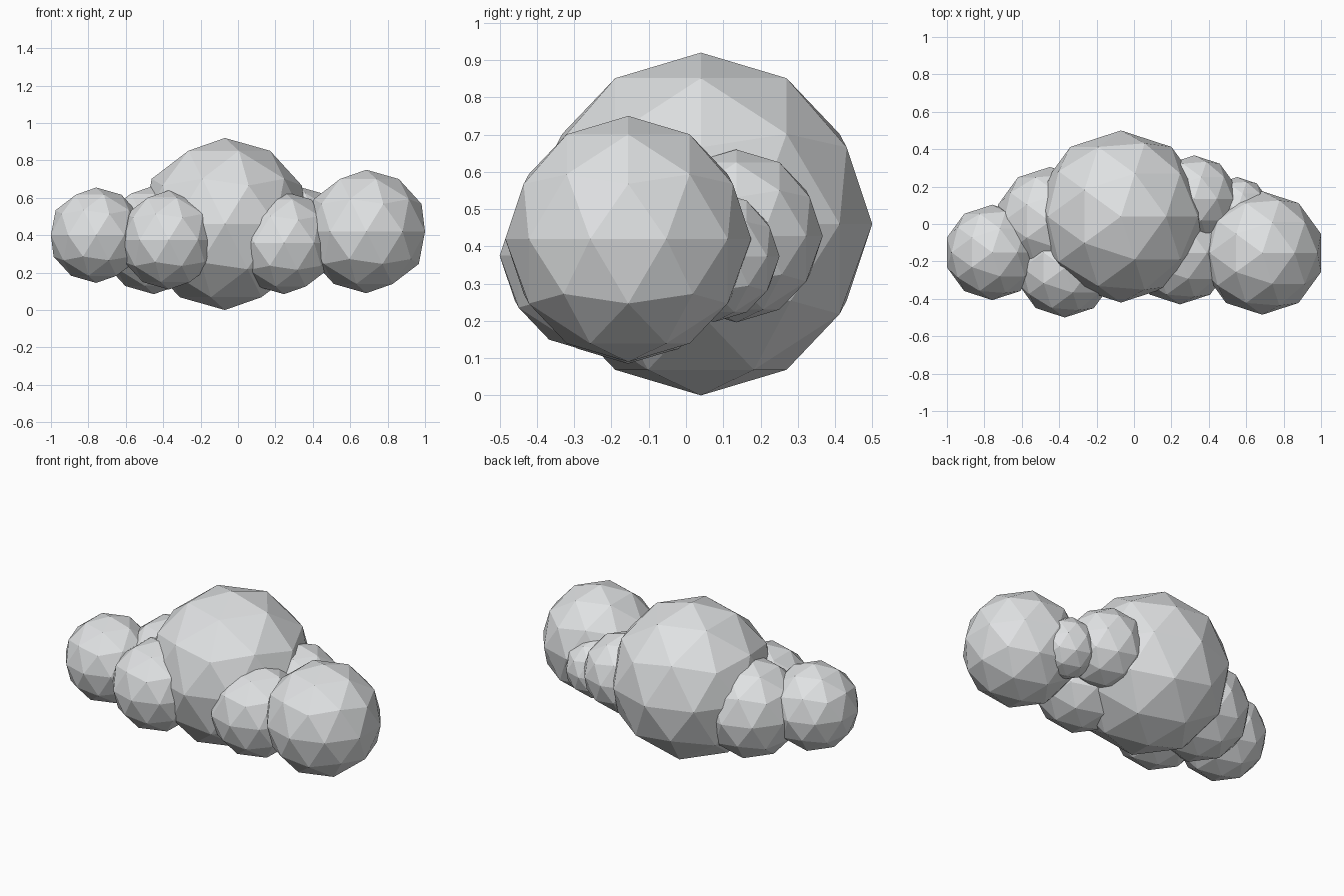
import bpy

if "Cube" in bpy.data.objects:
    bpy.data.objects.remove(bpy.data.objects["Cube"])

# one pale grey for the whole cloud
grey = bpy.data.materials.new("pale cloud grey")
grey.diffuse_color = (0.74, 0.755, 0.765, 1)
grey.use_nodes = True
grey.node_tree.nodes["Principled BSDF"].inputs["Base Color"].default_value = grey.diffuse_color

# name: (x, y, z, radius)
PUFFS = {
    "centre_puff": (-0.07, 0.04, 0.46, 0.46),
    "right_puff": (0.686, -0.155, 0.42, 0.33),
    "far_left_puff": (-0.758, -0.152, 0.40, 0.255),
    "front_left_puff": (-0.37, -0.235, 0.375, 0.265),
    "back_left_puff": (-0.45, 0.015, 0.375, 0.29),
    "front_right_puff": (0.246, -0.156, 0.359, 0.274),
    "back_right_puff": (0.322, 0.135, 0.428, 0.232),
    "small_back_puff": (0.552, 0.075, 0.373, 0.176),
}

# flat-faced overlapping balls
for name, (x, y, z, r) in PUFFS.items():
    bpy.ops.mesh.primitive_ico_sphere_add(subdivisions=2, radius=r, location=(x, y, z))
    puff = bpy.context.object
    puff.name = name
    puff.data.materials.append(grey)
